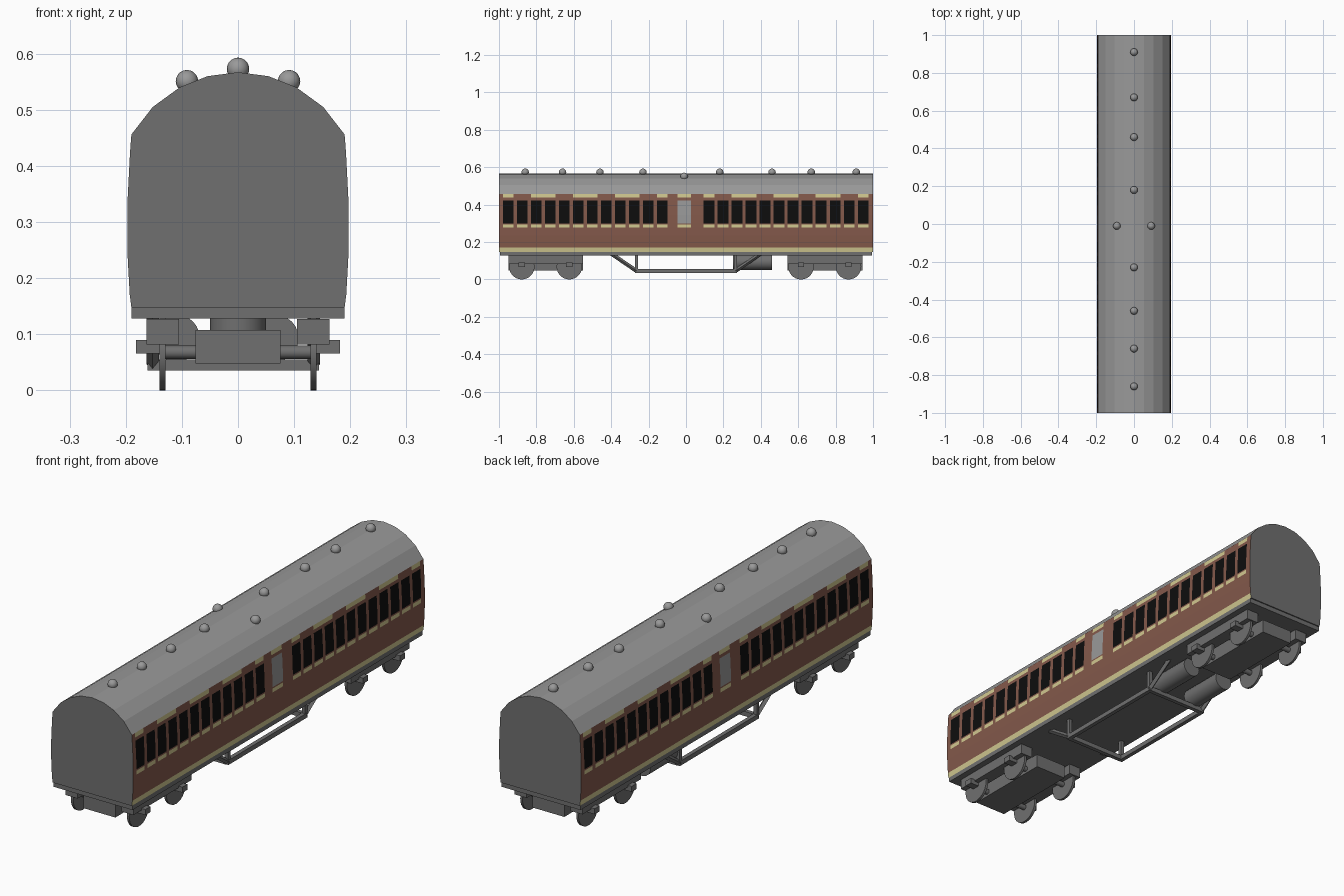
import bpy, bmesh, math
from mathutils import Vector

if "Cube" in bpy.data.objects:
    bpy.data.objects.remove(bpy.data.objects["Cube"])


def material(name, r, g, b):
    m = bpy.data.materials.new(name)
    m.diffuse_color = (r, g, b, 1)
    m.use_nodes = True
    m.node_tree.nodes["Principled BSDF"].inputs["Base Color"].default_value = m.diffuse_color
    return m


dark = material("dark_grey", 0.16, 0.16, 0.16)
light = material("roof_grey", 0.32, 0.32, 0.32)
brown = material("brown", 0.23, 0.10, 0.07)
cream = material("cream", 0.64, 0.58, 0.28)
black = material("window_black", 0.004, 0.004, 0.004)


def finish(name, bm, mats):
    bmesh.ops.recalc_face_normals(bm, faces=bm.faces)
    me = bpy.data.meshes.new(name)
    bm.to_mesh(me)
    bm.free()
    for m in mats:
        me.materials.append(m)
    ob = bpy.data.objects.new(name, me)
    bpy.context.collection.objects.link(ob)
    return ob


def box(name, x0, x1, y0, y1, z0, z1, mat=dark):
    bm = bmesh.new()
    bmesh.ops.create_cube(bm, size=1)
    for v in bm.verts:
        v.co = Vector(((x0 + x1) / 2 + v.co.x * (x1 - x0),
                       (y0 + y1) / 2 + v.co.y * (y1 - y0),
                       (z0 + z1) / 2 + v.co.z * (z1 - z0)))
    return finish(name, bm, [mat])


def rod(name, p, q, radius, sides=24, mat=dark):
    p, q = Vector(p), Vector(q)
    bm = bmesh.new()
    bmesh.ops.create_cone(bm, cap_ends=True, segments=sides, radius1=radius,
                          radius2=radius, depth=(q - p).length)
    ob = finish(name, bm, [mat])
    ob.location = (p + q) / 2
    ob.rotation_mode = 'QUATERNION'
    ob.rotation_quaternion = (q - p).to_track_quat('Z', 'Y')
    if sides > 8:
        for f in ob.data.polygons:
            f.use_smooth = len(f.vertices) == 4
    return ob


# Window layout: two runs of twelve, with a frosted pane between them
PITCH, HALF = 0.0749, 0.0285
windows = [(s + i * PITCH, i) for s in (-0.95, 0.123) for i in range(12)]
PANE = (-0.045, 0.027)


def side_colour(y, z):
    """Material index for the painted side at a given place."""
    if z < 0.171:
        return 3
    in_pane = PANE[0] < y < PANE[1]
    in_win = any(abs(y - c) < HALF for c, i in windows)
    if 0.30 < z < 0.425:
        return 4 if in_win else 1 if in_pane else 2
    if 0.277 < z < 0.294:
        return 3 if in_win or in_pane else 2
    if z > 0.437:
        # upper panels skip every door window and join over the paired ones
        paired = any(i in (2, 5, 8) and c - HALF < y < c + PITCH + HALF
                     for c, i in windows)
        single = any(i in (0, 11) and abs(y - c) < HALF for c, i in windows)
        return 3 if paired or single or in_pane else 2
    return 2


# Body shell: cross-section lofted along the length, coloured by face position
side = [(0.190, 0.148), (0.193, 0.171), (0.1965, 0.235), (0.197, 0.277),
        (0.197, 0.294), (0.197, 0.300), (0.1965, 0.345), (0.1925, 0.423),
        (0.1915, 0.437), (0.190, 0.456)]
roof = [(0.152, 0.505), (0.104, 0.540), (0.054, 0.560)]
half = side + roof
section = half + [(0, 0.567)] + [(-x, z) for x, z in reversed(half)]
cuts = {-1.0, 1.0}
for c, i in windows:
    for e in (c - HALF, c + HALF):
        cuts |= {round(e, 4), round(-e, 4)}
for e in PANE:
    cuts |= {e, -e}
cuts = sorted(cuts)

bm = bmesh.new()
rings = [[bm.verts.new((x, y, z)) for x, z in section] for y in cuts]
n = len(section)
for a, b in zip(rings, rings[1:]):
    for k in range(n):
        j = (k + 1) % n
        f = bm.faces.new((a[k], a[j], b[j], b[k]))
        c = f.calc_center_median()
        if k == n - 1:
            f.material_index = 0
        elif c.z > 0.456:
            f.material_index = 1
        else:
            # the two sides match by a half turn
            f.material_index = side_colour(c.y if c.x > 0 else -c.y, c.z)
for ring in (rings[0], rings[-1]):
    bm.faces.new(ring).material_index = 0
finish("coach_body", bm, [dark, light, brown, cream, black])

# Underframe
box("underframe", -0.19, 0.19, -0.995, 0.995, 0.128, 0.1485)

# Roof ventilators
vents = [(0, y, 0.573) for y in (-0.86, -0.66, -0.46, -0.23, 0.18, 0.46, 0.67, 0.91)]
vents += [(-0.091, -0.01, 0.551), (0.091, -0.01, 0.551)]
for p in vents:
    bm = bmesh.new()
    bmesh.ops.create_uvsphere(bm, u_segments=16, v_segments=10, radius=0.02)
    ob = finish("roof_ventilator", bm, [light])
    ob.location = p
    for f in ob.data.polygons:
        f.use_smooth = True

# Bogies: side frames, centre box, pivot, wheels, axles and axle boxes
for cy in (-0.75, 0.743):
    box("bogie_centre", -0.076, 0.076, cy - 0.2, cy + 0.2, 0.048, 0.108)
    rod("bogie_pivot", (0, cy, 0.10), (0, cy, 0.132), 0.05)
    for s in (-1, 1):
        xs = sorted((s * 0.105, s * 0.163))
        box("bogie_side_frame", *xs, cy - 0.2, cy + 0.2, 0.082, 0.127)
    for dy in (-0.128, 0.126):
        y = cy + dy
        rod("axle", (-0.135, y, 0.068), (0.135, y, 0.068), 0.012, 12)
        for s in (-1, 1):
            rod("wheel", (s * 0.129, y, 0.068), (s * 0.14, y, 0.068), 0.068, 28)
            xs = sorted((s * 0.135, s * 0.182))
            box("axle_box", *xs, y - 0.017, y + 0.017, 0.066, 0.09)

# Truss frame below the floor
bar = 0.0135
for x in (-0.152, 0.135):
    for s in (-1, 1):
        rod("truss_diagonal", (x, s * 0.265, 0.046), (x, s * 0.40, 0.138), bar * 0.8, 4)
        box("truss_post", x - 0.008, x + 0.008, s * 0.265 - 0.008, s * 0.265 + 0.008,
            0.04, 0.13)
    box("truss_rail", x - 0.009, x + 0.009, -0.272, 0.272, 0.035, 0.055)
for s in (-1, 1):
    box("truss_cross_bar", -0.152, 0.135, s * 0.265 - 0.009, s * 0.265 + 0.009,
        0.035, 0.055)

# Vacuum cylinders
for x in (-0.11, 0.066):
    rod("brake_cylinder", (x, 0.25, 0.093), (x, 0.46, 0.093), 0.042, 24)
